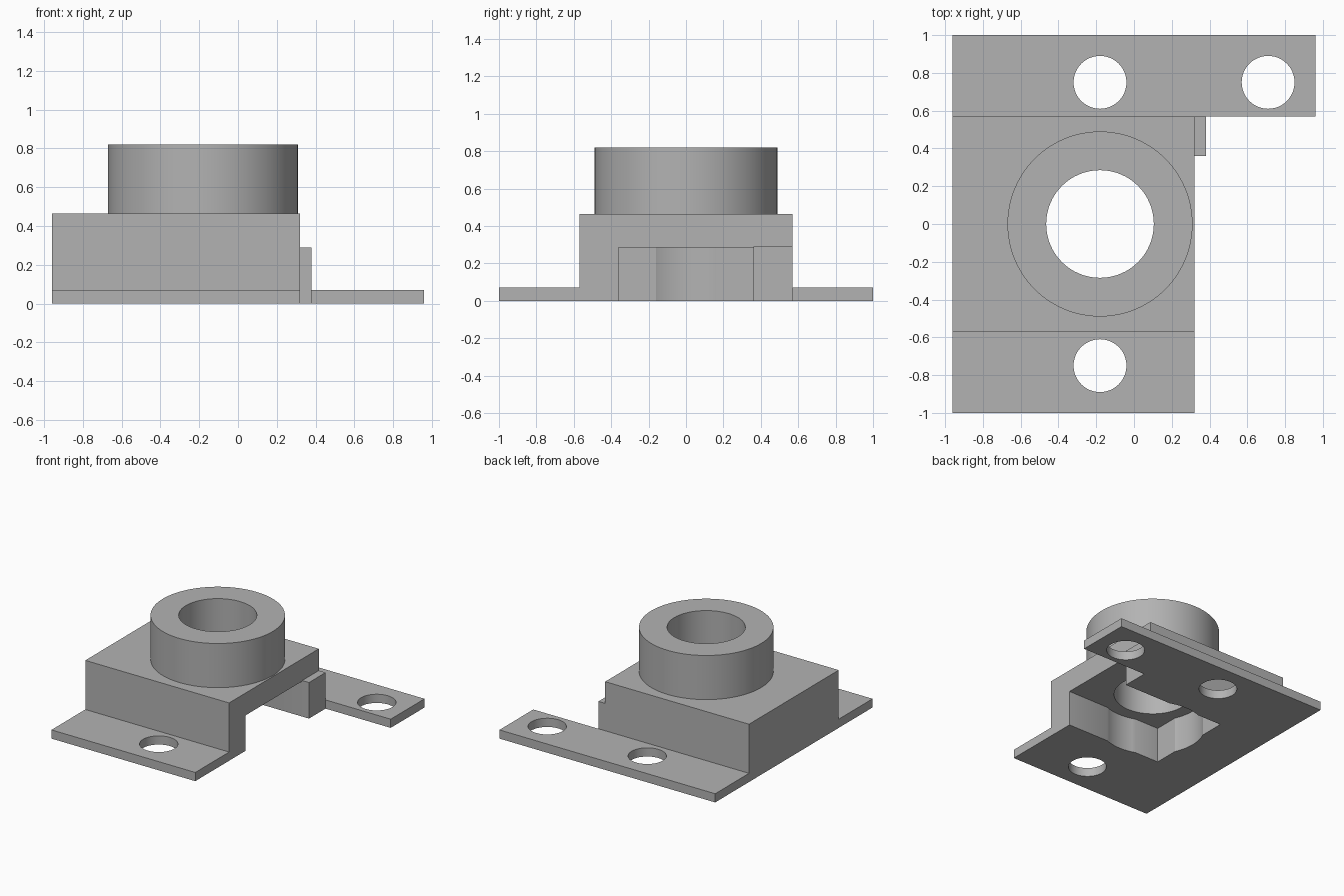
import bpy
import bmesh
from math import radians

if "Cube" in bpy.data.objects:
    bpy.data.objects.remove(bpy.data.objects["Cube"], do_unlink=True)

grey = bpy.data.materials.new("plain_grey")
grey.use_nodes = True
colour = (0.45, 0.45, 0.45, 1)
grey.diffuse_color = colour
grey.node_tree.nodes["Principled BSDF"].inputs["Base Color"].default_value = colour

LEFT, RIGHT = 0.32, -0.96      # ends of the raised body along x
HALF = 0.57                    # half depth of the raised body
BASE, DECK, TOP = 0.07, 0.465, 0.82
POCKET = 0.285
AXIS = -0.18                   # x of the boss centre


def finish(name, bm):
    bmesh.ops.recalc_face_normals(bm, faces=bm.faces)
    mesh = bpy.data.meshes.new(name)
    bm.to_mesh(mesh)
    bm.free()
    mesh.materials.append(grey)
    obj = bpy.data.objects.new(name, mesh)
    bpy.context.collection.objects.link(obj)
    return obj


def prism(name, points, shift):
    """Extrude a closed outline of 3D points along a vector."""
    bm = bmesh.new()
    face = bm.faces.new([bm.verts.new(p) for p in points])
    result = bmesh.ops.extrude_face_region(bm, geom=[face])
    moved = [v for v in result["geom"] if isinstance(v, bmesh.types.BMVert)]
    bmesh.ops.translate(bm, verts=moved, vec=shift)
    return finish(name, bm)


def box(name, x0, x1, y0, y1, z0, z1):
    outline = [(x0, y0, z0), (x1, y0, z0), (x1, y1, z0), (x0, y1, z0)]
    return prism(name, outline, (0, 0, z1 - z0))


def cylinder(name, x, y, radius, z0, z1, sides=64):
    bm = bmesh.new()
    bmesh.ops.create_cone(bm, cap_ends=True, segments=sides, radius1=radius,
                          radius2=radius, depth=z1 - z0)
    bmesh.ops.translate(bm, verts=bm.verts, vec=(x, y, (z0 + z1) / 2))
    return finish(name, bm)


def combine(target, other, operation):
    """Apply a boolean and discard the tool object."""
    mod = target.modifiers.new("boolean", "BOOLEAN")
    mod.operation = operation
    mod.solver = "EXACT"
    mod.object = other
    bpy.context.view_layer.objects.active = target
    bpy.ops.object.modifier_apply(modifier=mod.name)
    bpy.data.objects.remove(other, do_unlink=True)


# Hat-shaped body with front and back flanges
half_profile = [(1, 0), (1, BASE), (HALF, BASE), (HALF, DECK)]
profile = half_profile + [(-y, z) for y, z in reversed(half_profile)]
bracket = prism("bearing_bracket", [(RIGHT, y, z) for y, z in profile],
                (LEFT - RIGHT, 0, 0))

# Long mounting tab, side lug and round boss
combine(bracket, box("mounting_tab", LEFT, 0.96, HALF, 1, 0, BASE), "UNION")
combine(bracket, box("side_lug", LEFT, 0.38, 0.36, HALF, 0, 0.29), "UNION")
combine(bracket, cylinder("boss", AXIS, 0, 0.49, DECK - 0.1, TOP, 96), "UNION")

# Underside pocket, open to the left, with rounded relief around the bore
combine(bracket, box("pocket", -0.53, 0.5, -0.36, 0.36, -0.1, POCKET), "DIFFERENCE")
combine(bracket, cylinder("relief", AXIS, 0, 0.385, -0.1, POCKET), "DIFFERENCE")

# Bore and screw holes
combine(bracket, cylinder("bore", AXIS, 0, 0.285, 0.1, 1), "DIFFERENCE")
for x, y in ((AXIS, 0.75), (AXIS, -0.75), (0.71, 0.75)):
    combine(bracket, cylinder("screw_hole", x, y, 0.14, -0.1, 0.2, 48), "DIFFERENCE")

# Smooth round walls, crisp edges
bpy.ops.object.select_all(action="DESELECT")
bracket.select_set(True)
bpy.context.view_layer.objects.active = bracket
bpy.ops.object.shade_smooth_by_angle(angle=radians(20))
